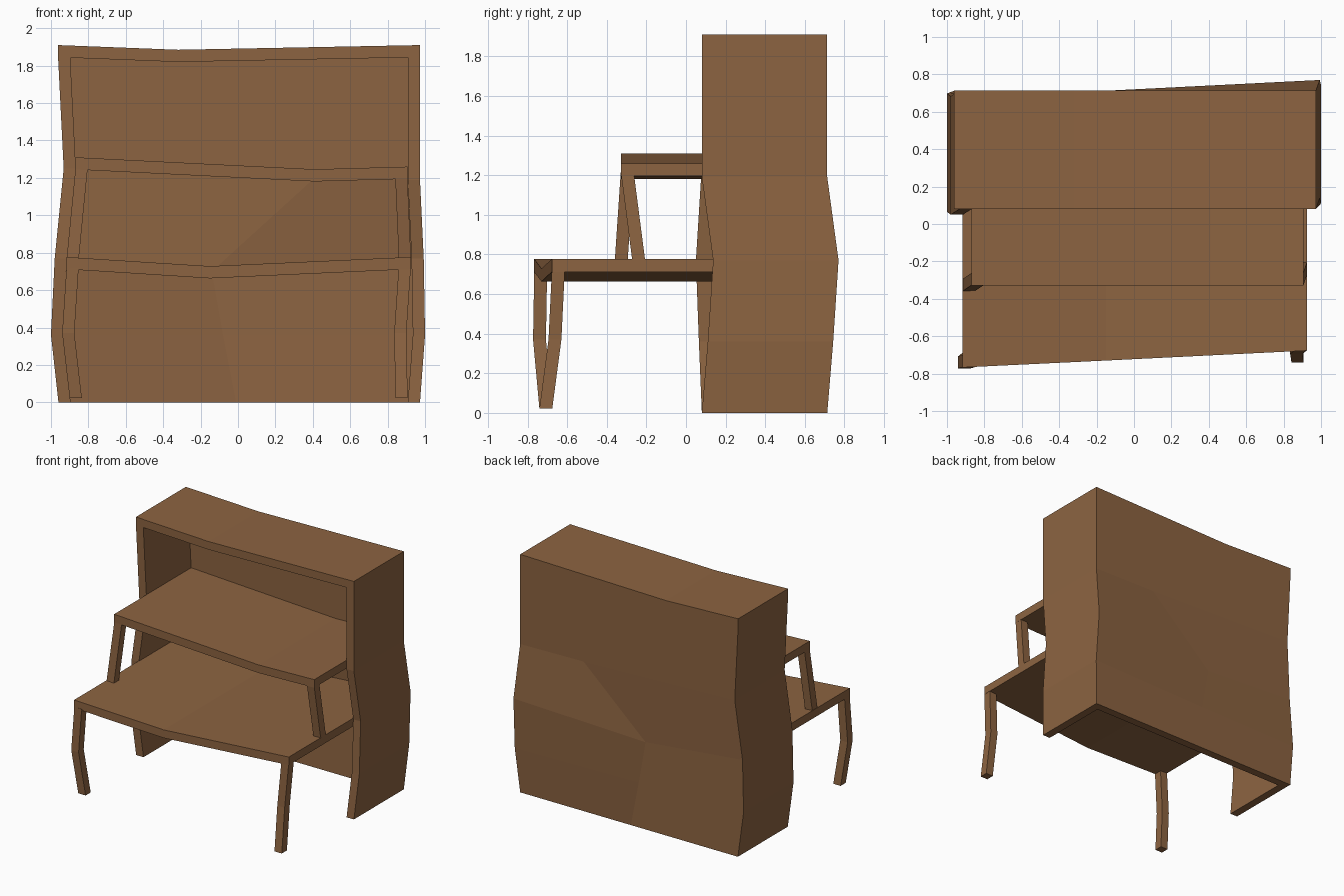
import bpy, bmesh

if "Cube" in bpy.data.objects:
    bpy.data.objects.remove(bpy.data.objects["Cube"], do_unlink=True)

wood = bpy.data.materials.new("brown wood")
wood.use_nodes = True
BROWN = (0.265, 0.127, 0.053, 1)
wood.diffuse_color = BROWN
wood.node_tree.nodes["Principled BSDF"].inputs["Base Color"].default_value = BROWN
T = 0.065  # board thickness


def loft(name, rings, start_cap=True, end_cap=True):
    """Bridge closed rings of equal length into one flat-shaded object."""
    bm = bmesh.new()
    loops = [[bm.verts.new(p) for p in ring] for ring in rings]
    n = len(loops[0])
    for a, b in zip(loops, loops[1:]):
        for i in range(n):
            j = (i + 1) % n
            bm.faces.new((a[i], a[j], b[j], b[i]))
    if start_cap:
        bm.faces.new(loops[0])
    if end_cap:
        bm.faces.new(loops[-1])
    bmesh.ops.recalc_face_normals(bm, faces=bm.faces[:])
    mesh = bpy.data.meshes.new(name)
    bm.to_mesh(mesh)
    bm.free()
    mesh.materials.append(wood)
    obj = bpy.data.objects.new(name, mesh)
    bpy.context.collection.objects.link(obj)
    return obj


# Cabinet walls: U-shaped rings stacked upward, each bent a little
FRONT, BACK = 0.08, 0.713


def wall_ring(left, mid, right):
    (xl, zl, sl), (xm, zm, sm), (xr, zr, sr) = left, mid, right
    fl, bl, fr, br = FRONT + sl, BACK + sl, FRONT + sr, BACK + sr
    bmid = BACK + sm
    return [(xl, fl, zl), (xl, bl, zl), (xm, bmid, zm), (xr, br, zr), (xr, fr, zr),
            (xr - T, fr, zr), (xr - T, br - T, zr), (xm, bmid - T, zm),
            (xl + T, bl - T, zl), (xl + T, fl, zl)]


# Each row: left edge, middle, right edge as (x, z, shift in y)
rows = [
    ((-0.96, 0, 0), (-0.01, 0, 0), (0.973, 0, 0)),
    ((-1.0, 0.36, -0.015), (-0.08, 0.36, 0), (1.0, 0.36, 0.03)),
    ((-0.98, 0.77, -0.03), (-0.14, 0.70, 0), (0.993, 0.77, 0.057)),
    ((-0.932, 1.25, 0), (0.41, 1.2, 0), (0.973, 1.19, 0)),
    ((-0.962, 1.845, 0), (-0.32, 1.82, 0), (0.973, 1.845, 0)),
]
loft("cabinet_walls", [wall_ring(*r) for r in rows], end_cap=False)


# Boards running across, lofted from left to right
def board(name, columns):
    """Columns hold x, front y, back y, top z."""
    loft(name, [[(x, f, z), (x, b, z), (x, b, z - T), (x, f, z - T)]
                for x, f, b, z in columns])


board("cabinet_top", [(x, FRONT, BACK, z + T) for x, z, _ in rows[-1]])
board("desk_top", [(-0.918, -0.767, 0.63, 0.777), (-0.15, -0.73, 0.66, 0.728),
                   (0.925, -0.677, 0.715, 0.777)])
board("upper_shelf", [(-0.87, -0.328, 0.655, 1.31), (0.41, -0.328, 0.655, 1.246),
                      (0.907, -0.328, 0.655, 1.26)])


# Square legs that bend along their length
def leg(name, path):
    """Path holds the left, front and height of each section."""
    loft(name, [[(x, y, z), (x + T, y, z), (x + T, y + T, z), (x, y + T, z)]
                for x, y, z in path])


leg("desk_leg_right", [(-0.9, -0.74, 0.022), (-0.94, -0.772, 0.37), (-0.917, -0.766, 0.72)])
leg("desk_leg_left", [(0.842, -0.74, 0.022), (0.835, -0.694, 0.37), (0.859, -0.677, 0.72)])
leg("shelf_leg_right", [(-0.917, -0.36, 0.76), (-0.869, -0.327, 1.25)])
leg("shelf_leg_left", [(0.86, -0.27, 0.76), (0.841, -0.327, 1.2)])
